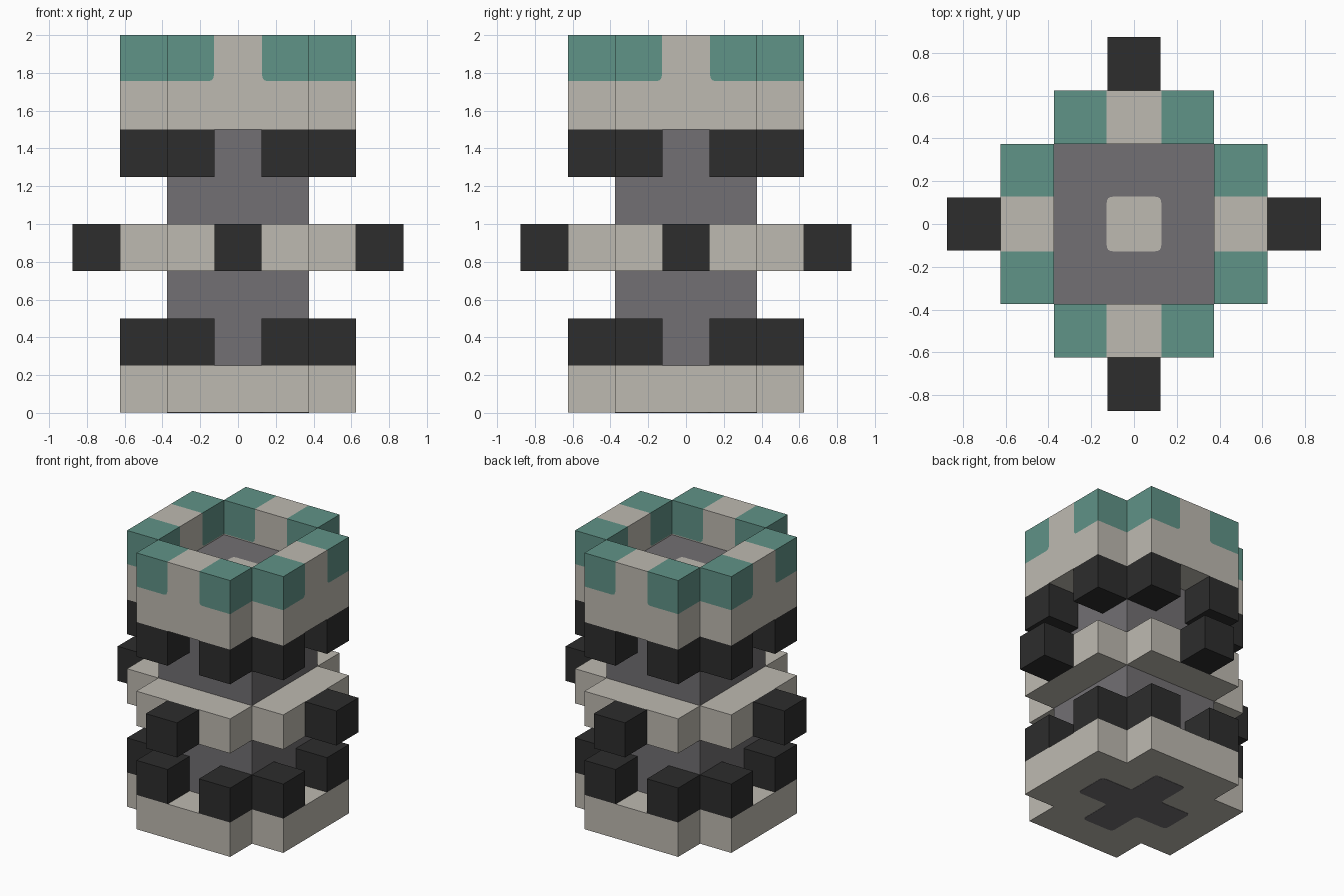
import bpy, bmesh
from math import pi
from mathutils import Matrix, Vector

cube = bpy.data.objects.get("Cube")
if cube:
    bpy.data.objects.remove(cube)

U = 0.25                            # block size
CORE, RIM = 1.5 * U, 2.5 * U        # half widths of the core and the outer rim
LEDGE, HALF, R = 1.757, 0.128, 0.03  # painted band height, stripe half width, rounding


def material(name, rgb):
    def linear(c):
        c /= 255
        return c / 12.92 if c <= 0.04045 else ((c + 0.055) / 1.055) ** 2.4
    colour = [linear(c) for c in rgb] + [1]
    mat = bpy.data.materials.new(name)
    mat.diffuse_color = colour
    mat.use_nodes = True
    bsdf = next(n for n in mat.node_tree.nodes if n.type == 'BSDF_PRINCIPLED')
    bsdf.inputs["Base Color"].default_value = colour
    bsdf.inputs["Roughness"].default_value = 0.9
    return mat


stone = material("pale stone", (190, 186, 177))
grey = material("mid grey", (114, 112, 115))
black = material("charcoal", (45, 45, 45))
green = material("muted green", (96, 147, 135))


def rounded(points):
    """Outline from (x, y) corners; a third value rounds that corner."""
    out = []
    for i, p in enumerate(points):
        corner = Vector(p[:2])
        if len(p) < 3:
            out.append(corner)
            continue
        before = Vector(points[i - 1][:2])
        after = Vector(points[(i + 1) % len(points)][:2])
        a = corner + (before - corner).normalized() * p[2]
        b = corner + (after - corner).normalized() * p[2]
        for k in range(5):
            t = k / 4
            out.append(a * (1 - t) ** 2 + corner * 2 * t * (1 - t) + b * t * t)
    return out


def rect(x0, x1, y0, y1):
    return [(x0, y0), (x1, y0), (x1, y1), (x0, y1)]


def plus(wide, narrow, *r):
    """Cross outline with arms reaching wide and half as thick as narrow."""
    quarter = [(wide, -narrow, *r), (wide, narrow, *r), (narrow, narrow, *r)]
    pts = []
    for _ in range(4):
        pts += quarter
        quarter = [(-p[1], p[0], *r) for p in quarter]
    return pts


def build(name, mat, outlines, low, high, upright=False, sides=1):
    """Extrude outlines along z, or along y when upright, repeated around z."""
    bm = bmesh.new()
    for side in range(sides):
        turn = Matrix.Rotation(side * pi / 2, 3, 'Z')
        for outline in outlines:
            flat = rounded(outline)
            place = (lambda p, d: turn @ Vector((p.x, d, p.y))) if upright else \
                    (lambda p, d: turn @ Vector((p.x, p.y, d)))
            a = [bm.verts.new(place(p, low)) for p in flat]
            b = [bm.verts.new(place(p, high)) for p in flat]
            bm.faces.new(a)
            bm.faces.new(b)
            for i in range(len(a)):
                bm.faces.new((a[i - 1], a[i], b[i], b[i - 1]))
    bmesh.ops.recalc_face_normals(bm, faces=bm.faces)
    mesh = bpy.data.meshes.new(name)
    bm.to_mesh(mesh)
    bm.free()
    mesh.materials.append(mat)
    obj = bpy.data.objects.new(name, mesh)
    bpy.context.collection.objects.link(obj)
    return obj


def mirrored(outline):
    return [outline, [(-p[0], *p[1:]) for p in outline]]


# Foot slab with the grey cross under it
build("base", stone, [rect(-CORE, CORE, -CORE, CORE)], 0.002, U)
build("base_rim", stone, [rect(-CORE, CORE, -RIM, -CORE)], 0.002, U, sides=4)
build("base_cross_inlay", grey, [plus(CORE, U / 2, R)], 0, 0.002)

# Square column and the pale patch on its top
build("core", grey, [rect(-CORE, CORE, -CORE, CORE)], U, 7 * U)
build("floor_patch", stone,
      [[(*p, R) for p in rect(-HALF, HALF, -HALF, HALF)]], 7 * U, 7 * U + 0.002)

# Black corner blocks above the foot and below the crown
for name, z in (("lower_blocks", U), ("upper_blocks", 5 * U)):
    build(name, black, mirrored(rect(U / 2, CORE, -RIM, -CORE)), z, z + U, sides=4)

# Waist ring with one black stud on each side
build("waist_ring", stone, [rect(-CORE, CORE, -RIM, -CORE)], 3 * U, 4 * U, sides=4)
build("waist_studs", black, [rect(-U / 2, U / 2, -RIM - U, -RIM)], 3 * U, 4 * U, sides=4)

# Crown walls: pale T shapes with green panels at both shoulders
TOP = 8 * U
tee = [(-CORE, 6 * U), (CORE, 6 * U), (CORE, LEDGE), (HALF, LEDGE, R), (HALF, TOP),
       (-HALF, TOP), (-HALF, LEDGE, R), (-CORE, LEDGE)]
panel = [(HALF, LEDGE, R), (CORE, LEDGE), (CORE, TOP), (HALF, TOP)]
build("crown_walls", stone, [tee], -RIM, -CORE, upright=True, sides=4)
build("crown_panels", green, mirrored(panel), -RIM, -CORE, upright=True, sides=4)
